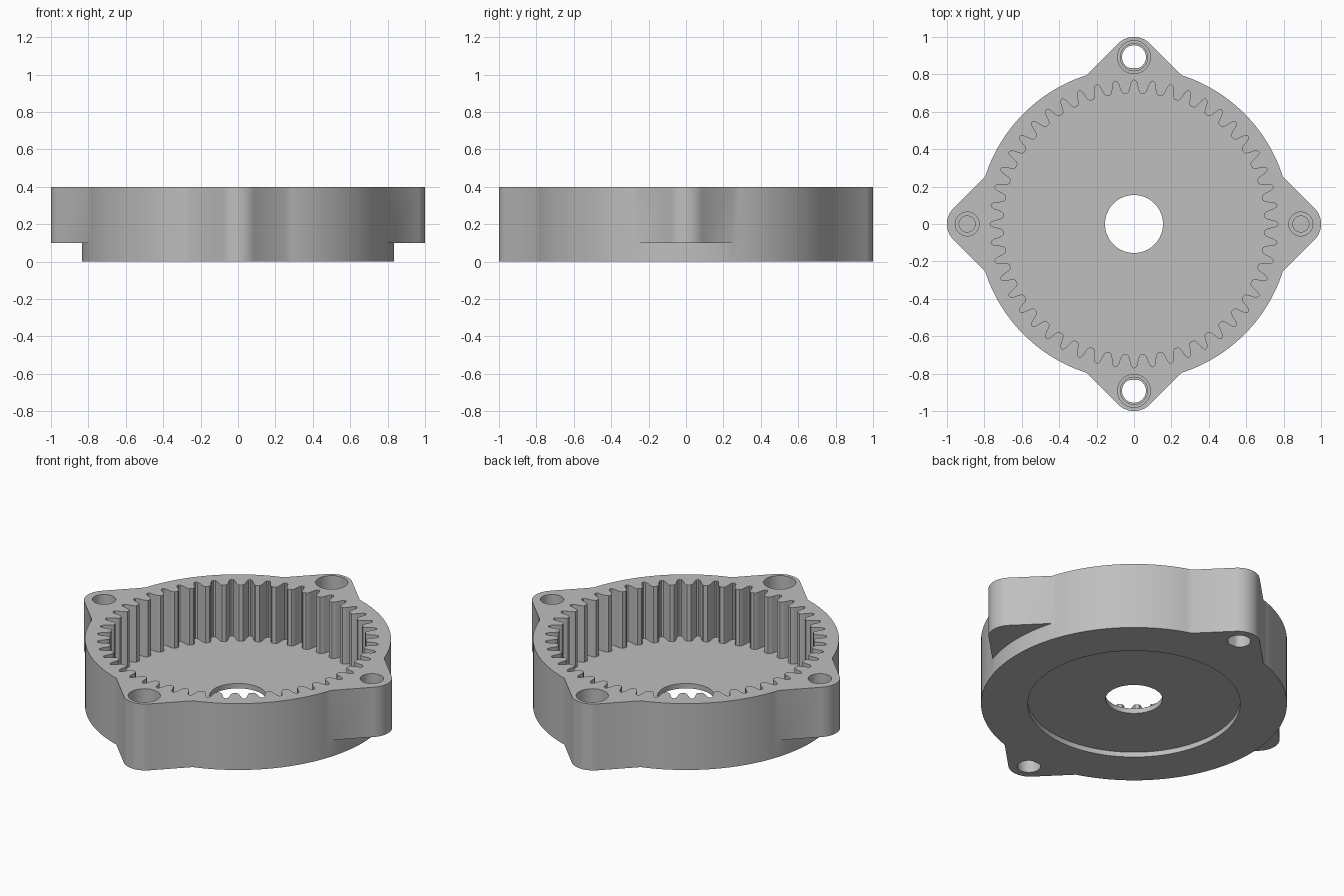
import bpy, bmesh, math
from math import sin, cos, pi, radians
from mathutils import Matrix, Vector

cube = bpy.data.objects.get("Cube")
if cube:
    bpy.data.objects.remove(cube, do_unlink=True)

HEIGHT, DISC_R, EAR_Y, EAR_R = 0.4, 0.835, 0.88, 0.12
TEETH, FLOOR, STEP = 48, 0.06, 0.1

grey = bpy.data.materials.new("plain_grey")
grey.use_nodes = True
grey.diffuse_color = (0.52, 0.52, 0.52, 1)
grey.node_tree.nodes["Principled BSDF"].inputs["Base Color"].default_value = grey.diffuse_color


def arc(radius, start, end, steps, centre=(0, 0)):
    """Points on an arc, both ends included."""
    angles = [start + (end - start) * i / steps for i in range(steps + 1)]
    return [(centre[0] + radius * cos(a), centre[1] + radius * sin(a)) for a in angles]


def circle(radius, centre=(0, 0), steps=48):
    return arc(radius, 0, 2 * pi, steps, centre)[:-1]


def turn(points, angle):
    rotation = Matrix.Rotation(angle, 2)
    return [tuple(rotation @ Vector(p)) for p in points]


def prism(name, points, low, high):
    """Extrude a flat outline from low to high."""
    bm = bmesh.new()
    face = bm.faces.new([bm.verts.new((x, y, low)) for x, y in points])
    top = bmesh.ops.extrude_face_region(bm, geom=[face])["geom"]
    verts = [v for v in top if isinstance(v, bmesh.types.BMVert)]
    bmesh.ops.translate(bm, verts=verts, vec=(0, 0, high - low))
    bmesh.ops.recalc_face_normals(bm, faces=bm.faces)
    mesh = bpy.data.meshes.new(name)
    bm.to_mesh(mesh)
    bm.free()
    mesh.materials.append(grey)
    obj = bpy.data.objects.new(name, mesh)
    bpy.context.collection.objects.link(obj)
    return obj


def combine(target, tool, operation):
    """Apply a boolean and remove the tool."""
    mod = target.modifiers.new(operation, "BOOLEAN")
    mod.operation, mod.solver, mod.object = operation, "EXACT", tool
    tool.hide_render = True
    bpy.context.view_layer.objects.active = target
    bpy.ops.object.modifier_apply(modifier=mod.name)
    bpy.data.objects.remove(tool, do_unlink=True)


# Housing outline: disc arcs joined by 45 degree ears
reach = EAR_Y + EAR_R * math.sqrt(2)
half = pi / 4 - math.acos(reach / math.sqrt(2) / DISC_R)


def outline(ears):
    points = []
    for k in range(4):
        if k in ears:
            part = arc(EAR_R, -pi / 4, pi / 4, 14, (EAR_Y, 0))
        else:
            part = arc(DISC_R, -half, half, 16)[1:-1]
        part += arc(DISC_R, half, pi / 2 - half, 24)
        points += turn(part, k * pi / 2)
    return points


# Front and back ears reach the base; the side ears stop above it
housing = prism("ring_gear_housing", outline({0, 1, 2, 3}), STEP, HEIGHT)
combine(housing, prism("base", outline({1, 3}), 0, STEP), "UNION")

# Internal teeth: one rounded gap repeated round the ring
gap = [(0, 0.770), (0.09, 0.766), (0.16, 0.753), (0.22, 0.728), (0.29, 0.708), (0.38, 0.700)]
tooth = [(-t, r) for t, r in gap[:0:-1]] + gap
pitch = 2 * pi / TEETH
gear = [(r * cos((i + t) * pitch), r * sin((i + t) * pitch)) for i in range(TEETH) for t, r in tooth]
combine(housing, prism("gear_cutter", gear, FLOOR, 0.6), "DIFFERENCE")

# Shallow base recess and central bore
combine(housing, prism("recess_cutter", circle(0.58, steps=96), -0.2, 0.03), "DIFFERENCE")
combine(housing, prism("bore_cutter", circle(0.155, steps=64), -0.3, 0.5), "DIFFERENCE")

# Screw holes: stepped through holes front and back, stepped blind holes at the sides
for k in range(4):
    if k % 2:
        steps = [(0.088, 0.15), (0.073, STEP), (0.064, -0.1)]
    else:
        steps = [(0.064, 0.25), (0.043, 0.15)]
    for radius, low in steps:
        hole = circle(radius, (0.892, 0), 32)
        if low < 0:
            hole = [(max(x, DISC_R), y) for x, y in hole]  # flat on the inner side
        combine(housing, prism("hole_cutter", turn(hole, k * pi / 2), low, 0.5), "DIFFERENCE")

# Smooth curved walls, sharp rims
bpy.ops.object.select_all(action="DESELECT")
housing.select_set(True)
bpy.context.view_layer.objects.active = housing
bpy.ops.object.shade_smooth_by_angle(angle=radians(30))
